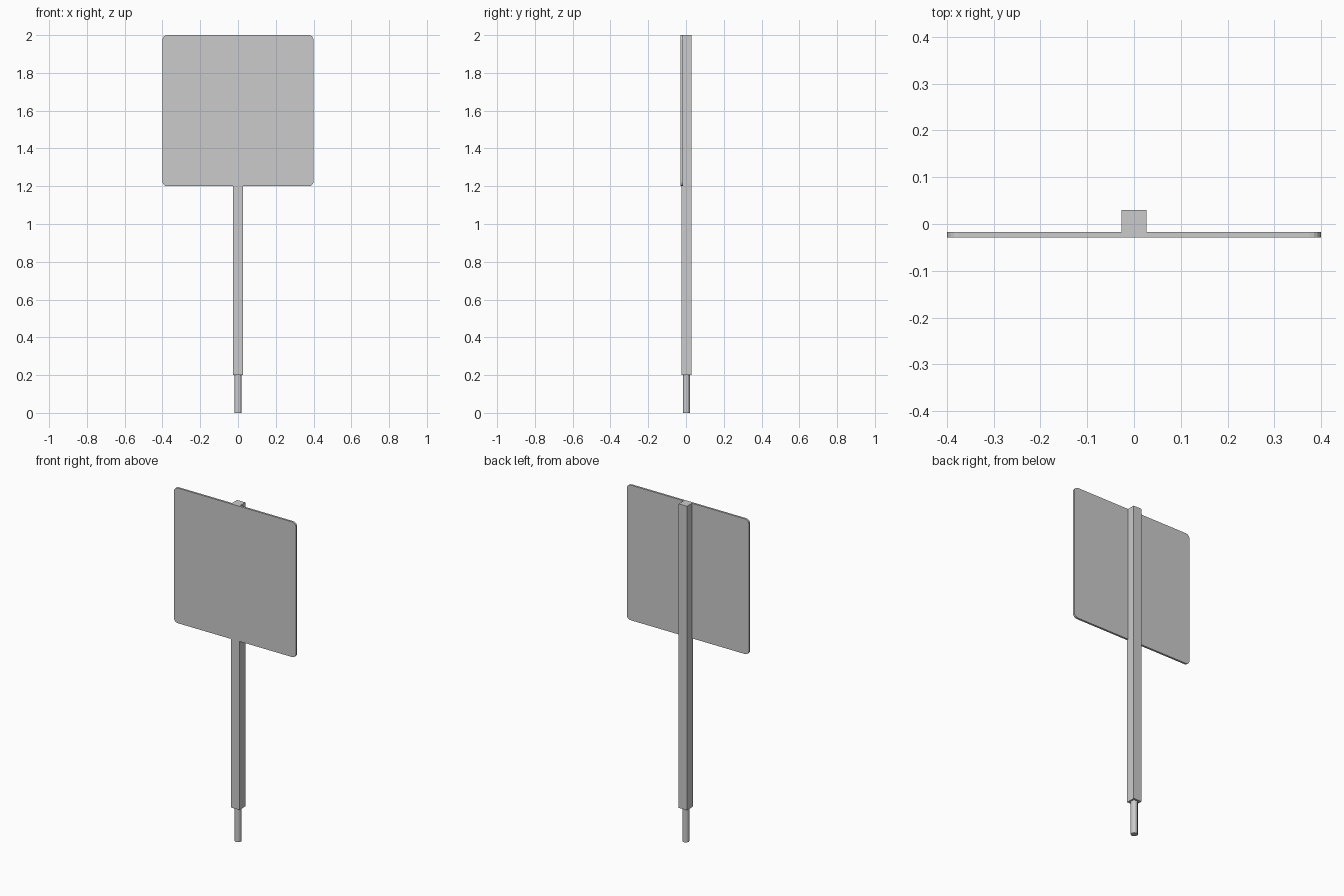
import bpy, bmesh, math

if "Cube" in bpy.data.objects:
    bpy.data.objects.remove(bpy.data.objects["Cube"])

grey = bpy.data.materials.new("light_grey")
grey.diffuse_color = (0.6, 0.6, 0.6, 1)
grey.use_nodes = True
grey.node_tree.nodes["Principled BSDF"].inputs["Base Color"].default_value = grey.diffuse_color


def finish(bm, name):
    bmesh.ops.recalc_face_normals(bm, faces=bm.faces)
    mesh = bpy.data.meshes.new(name)
    bm.to_mesh(mesh)
    bm.free()
    mesh.materials.append(grey)
    obj = bpy.data.objects.new(name, mesh)
    bpy.context.collection.objects.link(obj)
    return obj


def box(name, lo, hi, corner=0):
    bm = bmesh.new()
    bmesh.ops.create_cube(bm, size=1)
    for v in bm.verts:
        v.co = [l + (c + 0.5) * (h - l) for c, l, h in zip(v.co, lo, hi)]
    if corner:
        # round only the four corners that run front to back
        edges = [e for e in bm.edges
                 if abs(e.verts[0].co.y - e.verts[1].co.y) > 1e-4]
        bmesh.ops.bevel(bm, geom=edges, offset=corner, segments=4,
                        profile=0.5, affect='EDGES')
    return finish(bm, name)


# Square post standing behind the panel
box("post", (-0.027, -0.025, 0.2), (0.027, 0.03, 2.0))

# Thin sign panel with rounded corners
box("sign_panel", (-0.4, -0.029, 1.2), (0.4, -0.017, 2.0), corner=0.025)

# Round ground peg below the post
bm = bmesh.new()
bmesh.ops.create_cone(bm, cap_ends=True, segments=12, radius1=0.019,
                      radius2=0.019, depth=0.21)
bmesh.ops.translate(bm, verts=bm.verts, vec=(0, 0.002, 0.105))
finish(bm, "ground_peg")
